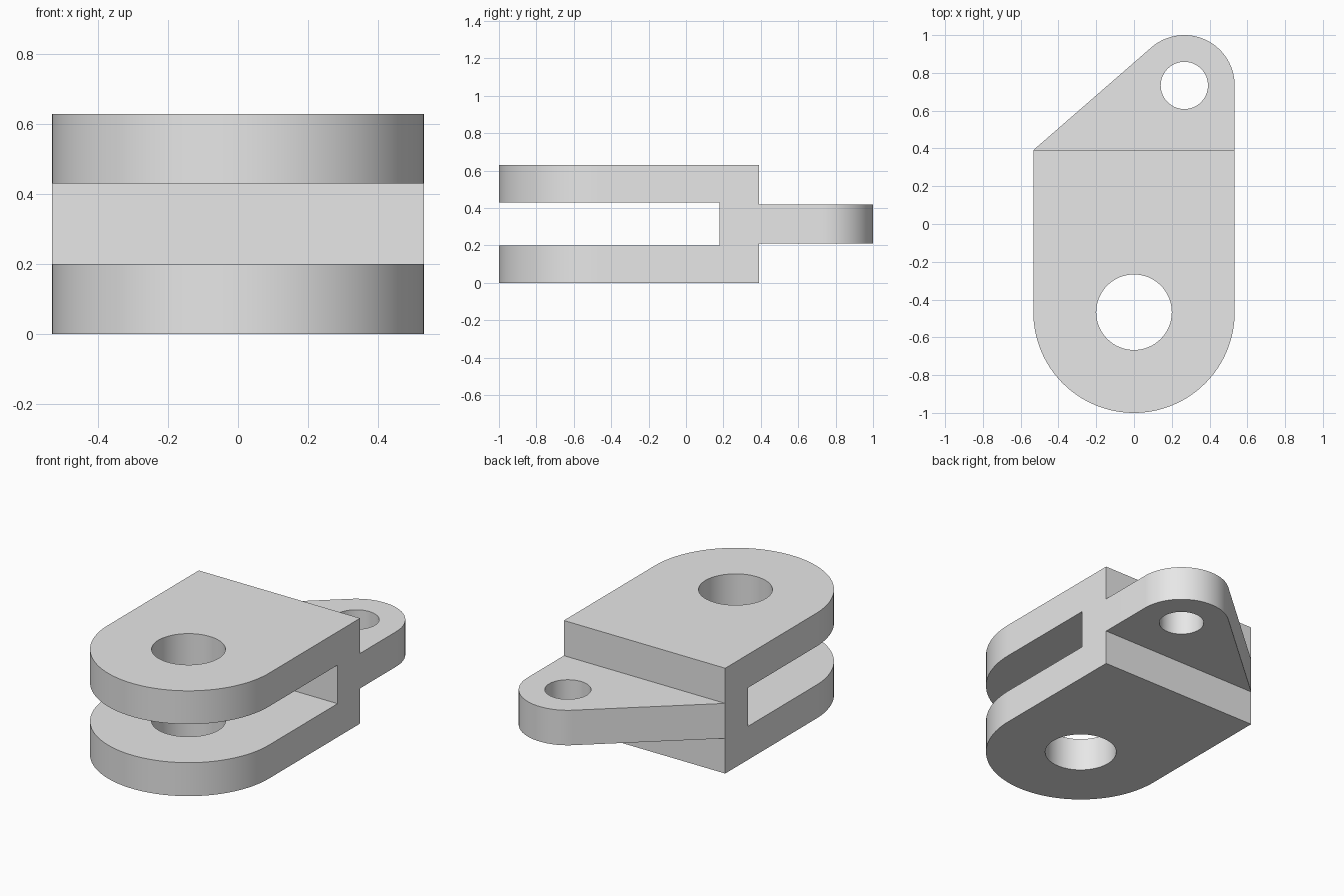
import bpy
import bmesh
from math import pi, cos, sin, acos, atan2, hypot, radians

cube = bpy.data.objects.get("Cube")
if cube:
    bpy.data.objects.remove(cube, do_unlink=True)

HALF = 0.533                 # half width and front radius
HEIGHT = 0.629
BACK = 0.391                 # rear face of the fork
FRONT_Y = HALF - 1           # centre of the front rounding
EAR_R = HALF / 2
EAR_X, EAR_Y = HALF - EAR_R, 1 - EAR_R

grey = bpy.data.materials.new("plain grey")
grey.use_nodes = True
grey.diffuse_color = (0.8, 0.8, 0.8, 1)
grey.node_tree.nodes["Principled BSDF"].inputs["Base Color"].default_value = (0.8, 0.8, 0.8, 1)


def arc(cx, cy, r, start, end, steps):
    angles = [start + (end - start) * i / steps for i in range(steps + 1)]
    return [(cx + r * cos(a), cy + r * sin(a)) for a in angles]


def prism(name, outline, z0, z1):
    """Extrude a counter-clockwise plan outline from z0 to z1."""
    bm = bmesh.new()
    base = bm.faces.new([bm.verts.new((x, y, z0)) for x, y in outline])
    top = bmesh.ops.extrude_face_region(bm, geom=[base], use_keep_orig=True)["geom"]
    for v in top:
        if isinstance(v, bmesh.types.BMVert):
            v.co.z = z1
    bmesh.ops.recalc_face_normals(bm, faces=bm.faces)
    mesh = bpy.data.meshes.new(name)
    bm.to_mesh(mesh)
    bm.free()
    mesh.materials.append(grey)
    obj = bpy.data.objects.new(name, mesh)
    bpy.context.collection.objects.link(obj)
    return obj


def select(obj):
    bpy.ops.object.select_all(action='DESELECT')
    obj.select_set(True)
    bpy.context.view_layer.objects.active = obj


def cut(obj, cutter):
    """Subtract the cutter, then discard it."""
    cutter.hide_render = True
    mod = obj.modifiers.new("cut", 'BOOLEAN')
    mod.operation = 'DIFFERENCE'
    mod.solver = 'EXACT'
    mod.object = cutter
    select(obj)
    bpy.ops.object.modifier_apply(modifier=mod.name)
    bpy.data.objects.remove(cutter, do_unlink=True)


def hole(obj, cx, cy, r):
    circle = arc(cx, cy, r, 0, 2 * pi, 64)[:-1]
    cut(obj, prism("hole_cutter", circle, -1, 2))


# Fork: rounded block with a slot and a pin hole through both cheeks
fork = prism("fork_body",
             arc(0, FRONT_Y, HALF, pi, 2 * pi, 64) + [(HALF, BACK), (-HALF, BACK)],
             0, HEIGHT)
cut(fork, prism("slot_cutter", [(-1, -2), (1, -2), (1, 0.178), (-1, 0.178)], 0.2, 0.43))
hole(fork, 0, FRONT_Y, 0.2)

# Rear ear: tapers tangentially from the full width to an offset round eye
dx, dy = -HALF - EAR_X, BACK - EAR_Y
tangent = atan2(dy, dx) + 2 * pi - acos(EAR_R / hypot(dx, dy))
ear = prism("rear_ear",
            [(-HALF, BACK), (HALF, BACK)] + arc(EAR_X, EAR_Y, EAR_R, 0, tangent, 48),
            0.21, 0.419)
hole(ear, EAR_X, EAR_Y, 0.125)

for part in (fork, ear):
    select(part)
    bpy.ops.object.shade_smooth_by_angle(angle=radians(30))
